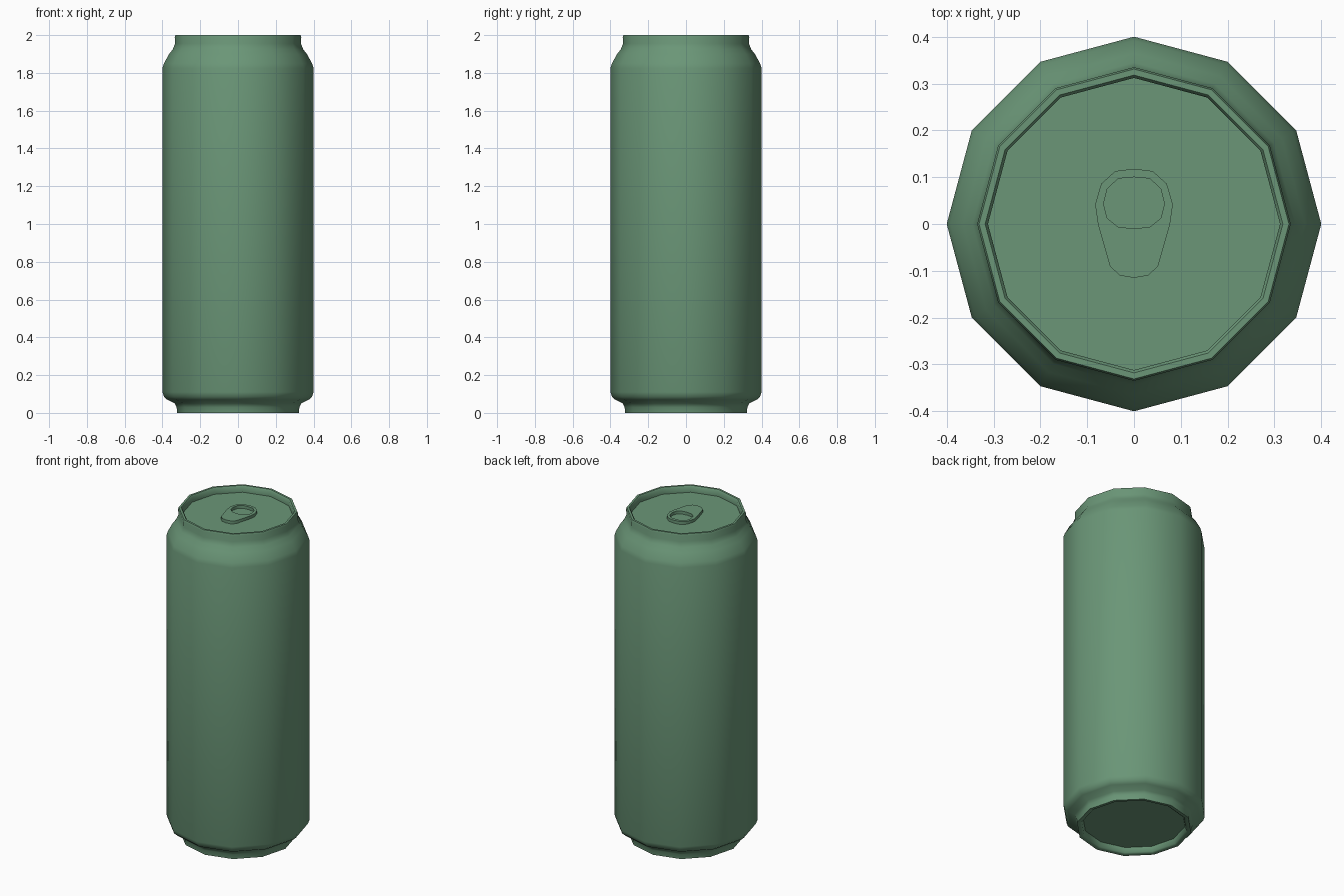
import bpy, bmesh, math

if "Cube" in bpy.data.objects:
    bpy.data.objects.remove(bpy.data.objects["Cube"], do_unlink=True)

SIDES = 12
GREEN = (0.145, 0.305, 0.185, 1.0)

paint = bpy.data.materials.new("muted green")
paint.use_nodes = True
paint.diffuse_color = GREEN
shader = paint.node_tree.nodes["Principled BSDF"]
shader.inputs["Base Color"].default_value = GREEN
shader.inputs["Roughness"].default_value = 0.6


def finish(name, bm, angle):
    bmesh.ops.recalc_face_normals(bm, faces=bm.faces)
    mesh = bpy.data.meshes.new(name)
    bm.to_mesh(mesh)
    bm.free()
    mesh.materials.append(paint)
    obj = bpy.data.objects.new(name, mesh)
    bpy.context.collection.objects.link(obj)
    bpy.ops.object.select_all(action="DESELECT")
    obj.select_set(True)
    bpy.context.view_layer.objects.active = obj
    bpy.ops.object.shade_smooth_by_angle(angle=math.radians(angle))
    return obj


def lathe(name, profile, angle):
    """Spin (radius, height) points around z, closing both ends with a disc."""
    bm = bmesh.new()
    rings = []
    for r, z in profile:
        rings.append([bm.verts.new((r * math.cos(math.tau * i / SIDES),
                                    r * math.sin(math.tau * i / SIDES), z))
                      for i in range(SIDES)])
    for low, high in zip(rings, rings[1:]):
        for i in range(SIDES):
            j = (i + 1) % SIDES
            bm.faces.new((low[i], low[j], high[j], high[i]))
    bm.faces.new(rings[0])
    bm.faces.new(rings[-1])
    return finish(name, bm, angle)


def mirrored(half):
    """Close a right-hand outline that starts and ends on the y axis."""
    return half + [(-x, y) for x, y in reversed(half[1:-1])]


# Can: base recess, foot, body, shoulder, rolled rim and sunken lid
lathe("can_body", [
    (0.288, 0.035), (0.295, 0.006), (0.305, 0.0), (0.322, 0.0),
    (0.325, 0.03), (0.335, 0.05), (0.375, 0.07), (0.392, 0.085), (0.40, 0.11),
    (0.40, 1.825), (0.392, 1.85), (0.365, 1.90), (0.345, 1.925), (0.333, 1.955),
    (0.335, 1.99), (0.331, 2.0), (0.318, 2.0), (0.312, 1.992), (0.312, 1.96),
], 50)

# Pull tab: egg-shaped plate with a finger hole
outer = mirrored([(0, 0.118), (0.04, 0.113), (0.07, 0.086), (0.083, 0.042),
                  (0.077, 0), (0.051, -0.091), (0.03, -0.11), (0, -0.115)])
hole = mirrored([(0, 0.1), (0.034, 0.097), (0.057, 0.075), (0.065, 0.043),
                 (0.057, 0.012), (0.034, -0.006), (0, -0.01)])
bm = bmesh.new()
edges = []
for outline in (outer, hole):
    verts = [bm.verts.new((x, y, 1.958)) for x, y in outline]
    edges += [bm.edges.new((a, b)) for a, b in zip(verts, verts[1:] + verts[:1])]
bmesh.ops.triangle_fill(bm, edges=edges, use_beauty=True)
plate = bmesh.ops.extrude_face_region(bm, geom=bm.faces[:])
top = [v for v in plate["geom"] if isinstance(v, bmesh.types.BMVert)]
bmesh.ops.translate(bm, verts=top, vec=(0, 0, 0.02))
finish("pull_tab", bm, 50)
